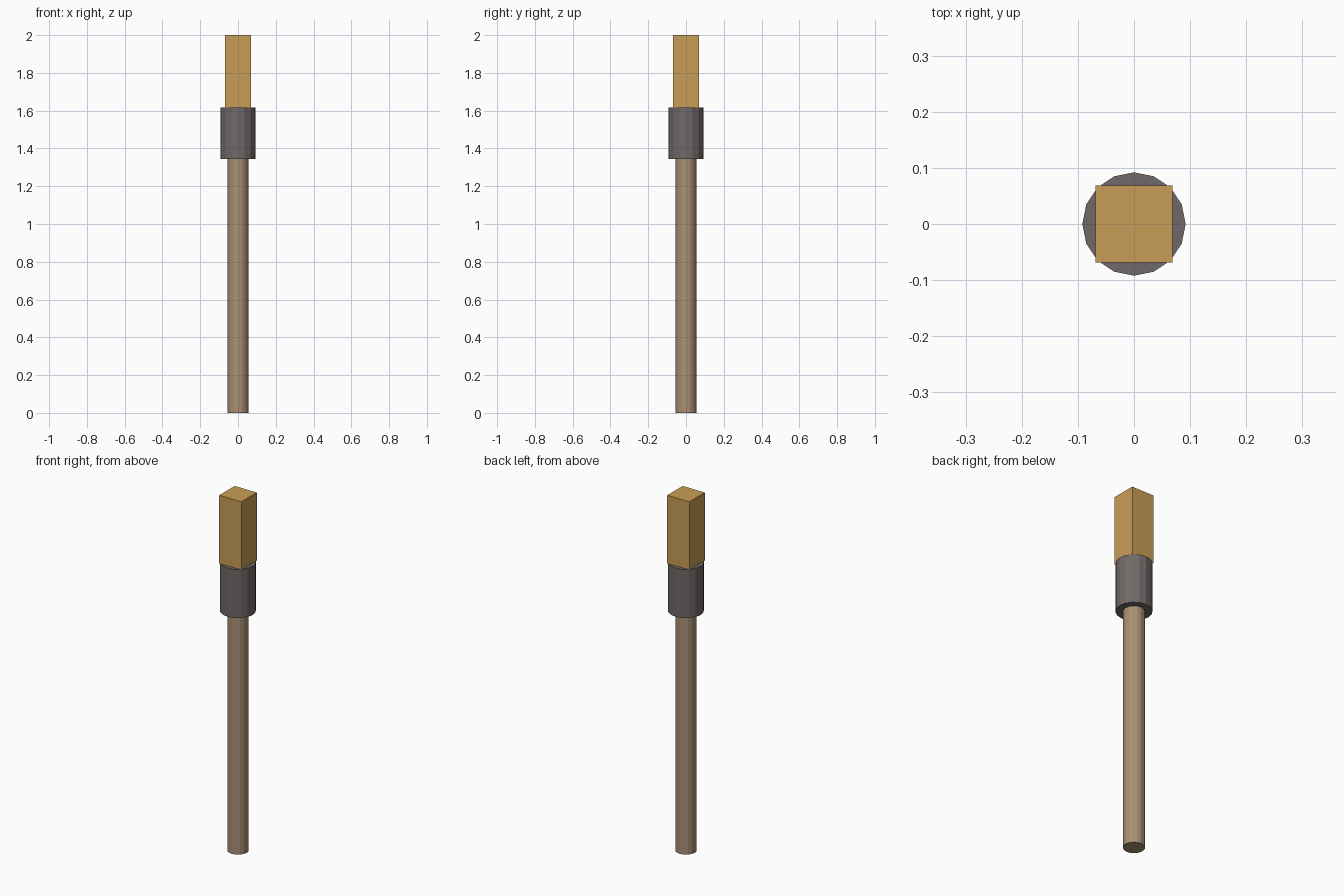
import bpy

if "Cube" in bpy.data.objects:
    bpy.data.objects.remove(bpy.data.objects["Cube"])

def material(name, rgb):
    m = bpy.data.materials.new(name)
    m.diffuse_color = (*rgb, 1)
    m.use_nodes = True
    m.node_tree.nodes["Principled BSDF"].inputs["Base Color"].default_value = m.diffuse_color
    return m

def finish(name, mat):
    ob = bpy.context.object
    ob.name = name
    ob.data.materials.append(mat)
    return ob

def rod(name, radius, z0, z1, mat):
    bpy.ops.mesh.primitive_cylinder_add(vertices=16, radius=radius, depth=z1 - z0,
                                        location=(0, 0, (z0 + z1) / 2))
    return finish(name, mat)

wood = material("brown wood", (0.40, 0.28, 0.178))
metal = material("dark grey metal", (0.162, 0.144, 0.138))
tan = material("golden tan", (0.58, 0.34, 0.095))

# Long round handle
rod("handle", 0.055, 0, 1.345, wood)

# Wider collar gripping the head
rod("collar", 0.092, 1.345, 1.618, metal)

# Square block on top
bpy.ops.mesh.primitive_cube_add(size=1, location=(0, 0, 1.809))
head = finish("head_block", tan)
head.scale = (0.137, 0.137, 0.382)
bpy.ops.object.transform_apply(location=False, rotation=False, scale=True)
